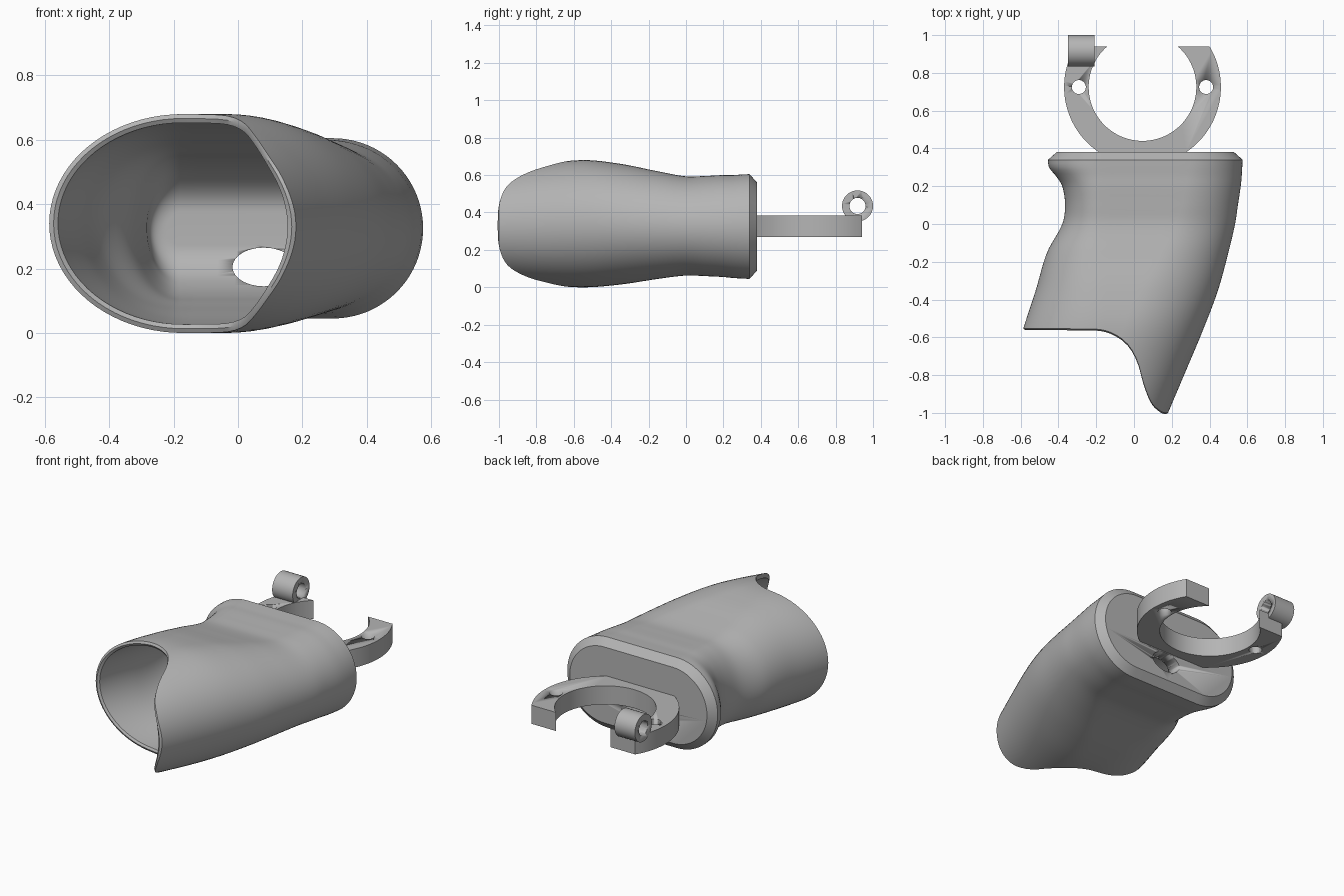
import bpy, bmesh, math

cube = bpy.data.objects.get("Cube")
if cube:
    bpy.data.objects.remove(cube)

grey = bpy.data.materials.new("plain grey")
grey.use_nodes = True
grey.diffuse_color = (0.46, 0.46, 0.46, 1)
grey.node_tree.nodes["Principled BSDF"].inputs["Base Color"].default_value = grey.diffuse_color


def interpolate(keys, t):
    """Smooth curve through rows of (position, values...)."""
    t = min(max(t, keys[0][0]), keys[-1][0])
    i = 0
    while i < len(keys) - 2 and t > keys[i + 1][0]:
        i += 1
    a, b = keys[i], keys[i + 1]
    before, after = keys[max(i - 1, 0)], keys[min(i + 2, len(keys) - 1)]
    span = b[0] - a[0]
    u = (t - a[0]) / span
    out = []
    for k in range(1, len(a)):
        ma = (b[k] - before[k]) / (b[0] - before[0]) * span
        mb = (after[k] - a[k]) / (after[0] - a[0]) * span
        out.append((2*u**3 - 3*u**2 + 1) * a[k] + (u**3 - 2*u**2 + u) * ma
                   + (3*u**2 - 2*u**3) * b[k] + (u**3 - u**2) * mb)
    return out


def make_object(name, bm, angle=30):
    bmesh.ops.recalc_face_normals(bm, faces=bm.faces)
    mesh = bpy.data.meshes.new(name)
    bm.to_mesh(mesh)
    bm.free()
    mesh.materials.append(grey)
    obj = bpy.data.objects.new(name, mesh)
    bpy.context.collection.objects.link(obj)
    select(obj)
    bpy.ops.object.shade_smooth_by_angle(angle=math.radians(angle))
    return obj


def select(obj):
    bpy.ops.object.select_all(action='DESELECT')
    obj.select_set(True)
    bpy.context.view_layer.objects.active = obj


def prism(name, points, offset):
    """Extrude a closed outline of 3D points."""
    bm = bmesh.new()
    face = bm.faces.new([bm.verts.new(p) for p in points])
    geom = bmesh.ops.extrude_face_region(bm, geom=[face])["geom"]
    moved = [g for g in geom if isinstance(g, bmesh.types.BMVert)]
    bmesh.ops.translate(bm, verts=moved, vec=offset)
    return make_object(name, bm)


def circle(place, ra, rb=None, n=48):
    rb = rb or ra
    return [place(ra * math.cos(2*math.pi*i/n), rb * math.sin(2*math.pi*i/n)) for i in range(n)]


def cut(obj, cutter):
    cutter.hide_render = True
    mod = obj.modifiers.new("hole", 'BOOLEAN')
    mod.operation, mod.solver, mod.object = 'DIFFERENCE', 'EXACT', cutter
    select(obj)
    bpy.ops.object.modifier_apply(modifier=mod.name)
    bpy.data.objects.remove(cutter)


# Sleeve sections: y, left, left arc centre, right arc centre, right, bottom, top
SECTIONS = [
    (-1.0, -.70, -.24, -.14, .18, .04, .62),
    (-.8, -.66, -.21, -.10, .265, .015, .655),
    (-.55, -.585, -.17, -.04, .37, .0, .68),
    (-.35, -.52, -.17, .04, .445, .015, .66),
    (-.15, -.46, -.18, .15, .50, .045, .62),
    (0, -.38, -.18, .22, .535, .063, .593),
    (.1, -.365, -.18, .25, .55, .06, .595),
    (.2, -.38, -.18, .27, .565, .055, .60),
    (.25, -.41, -.18, .28, .57, .05, .60),
    (.3, -.45, -.18, .29, .573, .047, .603),
    (.34, -.455, -.175, .295, .575, .045, .605),
]
# Opening edge: x, y
OPENING = [(-.9, -.555), (-.25, -.555), (-.17, -.56), (-.1, -.585), (-.03, -.64),
           (.02, -.73), (.05, -.84), (.09, -.94), (.14, -.99), (.17, -1.0), (.6, -1.0)]

# Section parameters: two round ends joined by flats
ARC, FLAT, ROWS = 40, 8, 48
params = []
for end in (0, 1):
    for i in range(ARC + 1):
        a = math.pi * (i / ARC - 0.5 + end)
        params.append((1 - end, math.cos(a) if 0 < i < ARC else 0, math.sin(a)))
    for i in range(1, FLAT):
        w = i / FLAT
        params.append((w if end else 1 - w, 0, -1 if end else 1))


def section_point(p, y, inset):
    left, cl, cr, right, low, high = interpolate(SECTIONS, y)
    w, c, s = p
    radius = max((right - cr if w > 0.5 else cl - left) - inset, 0.02)
    return (cl + (cr - cl) * w + radius * c, y,
            (low + high) / 2 + ((high - low) / 2 - inset) * s)


def edge_y(p, inset):
    lo, hi = -1.0, -0.5
    for _ in range(30):
        mid = (lo + hi) / 2
        if mid < interpolate(OPENING, section_point(p, mid, inset)[0])[0]:
            lo = mid
        else:
            hi = mid
    return hi


WALL = 0.027


def inner_inset(y):
    u = min(max((y + 0.1) / 0.4, 0), 1)
    return WALL + 0.2 * (1 - math.sqrt(1 - u * u))


# Sleeve: chamfered back, outer skin, rounded rim, then cavity
rings = []
chamfer = [section_point(p, .34, .045) for p in params]
rings.append([(x, .38, z) for x, y, z in chamfer])
outer_start = [edge_y(p, 0) for p in params]
inner_start = [edge_y(p, WALL) for p in params]
for r in range(ROWS + 1):
    t = r / ROWS
    rings.append([section_point(p, .34 + (y0 - .34) * t, 0) for p, y0 in zip(params, outer_start)])
rim = []
for p, yo, yi in zip(params, outer_start, inner_start):
    a, b = section_point(p, yo, 0), section_point(p, yi, WALL)
    rim.append(((a[0] + b[0]) / 2, (a[1] + b[1]) / 2 - .008, (a[2] + b[2]) / 2))
rings.append(rim)
for r in range(ROWS + 1):
    t = math.sin(math.pi / 2 * r / ROWS)
    ring = []
    for p, y0 in zip(params, inner_start):
        y = y0 + (.3 - y0) * t
        ring.append(section_point(p, y, inner_inset(y)))
    rings.append(ring)

bm = bmesh.new()
loops = [[bm.verts.new(co) for co in ring] for ring in rings]
count = len(params)
for a, b in zip(loops, loops[1:]):
    for i in range(count):
        j = (i + 1) % count
        bm.faces.new((a[i], a[j], b[j], b[i]))
bm.faces.new(loops[0])
bm.faces.new(loops[-1])
sleeve = make_object("sleeve", bm, 35)
cut(sleeve, prism("cable_hole_cutter", circle(lambda a, b: (.08 + a, .05, .205 + b), .097, .06), (0, .5, 0)))

# Open clamp ring, trimmed flat at its ends and buried in the back plate
CX, CY, OUTER, INNER, END = .045, .725, .415, .285, .215


def arc(radius, n=72):
    a0 = math.asin(END / radius)
    for i in range(n + 1):
        a = a0 - (math.pi + 2 * a0) * i / n
        yield CX + radius * math.cos(a), max(CY + radius * math.sin(a), .36), .27


ring = prism("clamp_ring", list(arc(OUTER)) + list(arc(INNER))[::-1], (0, 0, .115))
for side in (-1, 1):
    hole = circle(lambda a, b: (CX + side * .337 + a, CY + b, .2), .037, n=32)
    cut(ring, prism("bolt_hole_cutter", hole, (0, 0, .3)))

# Hinge barrel on the right-hand end of the ring
barrel = prism("hinge_barrel", circle(lambda a, b: (-.35, .917 + a, .435 + b), .083), (.14, 0, 0))
cut(barrel, prism("pin_hole_cutter", circle(lambda a, b: (-.4, .917 + a, .435 + b), .043), (.3, 0, 0)))
